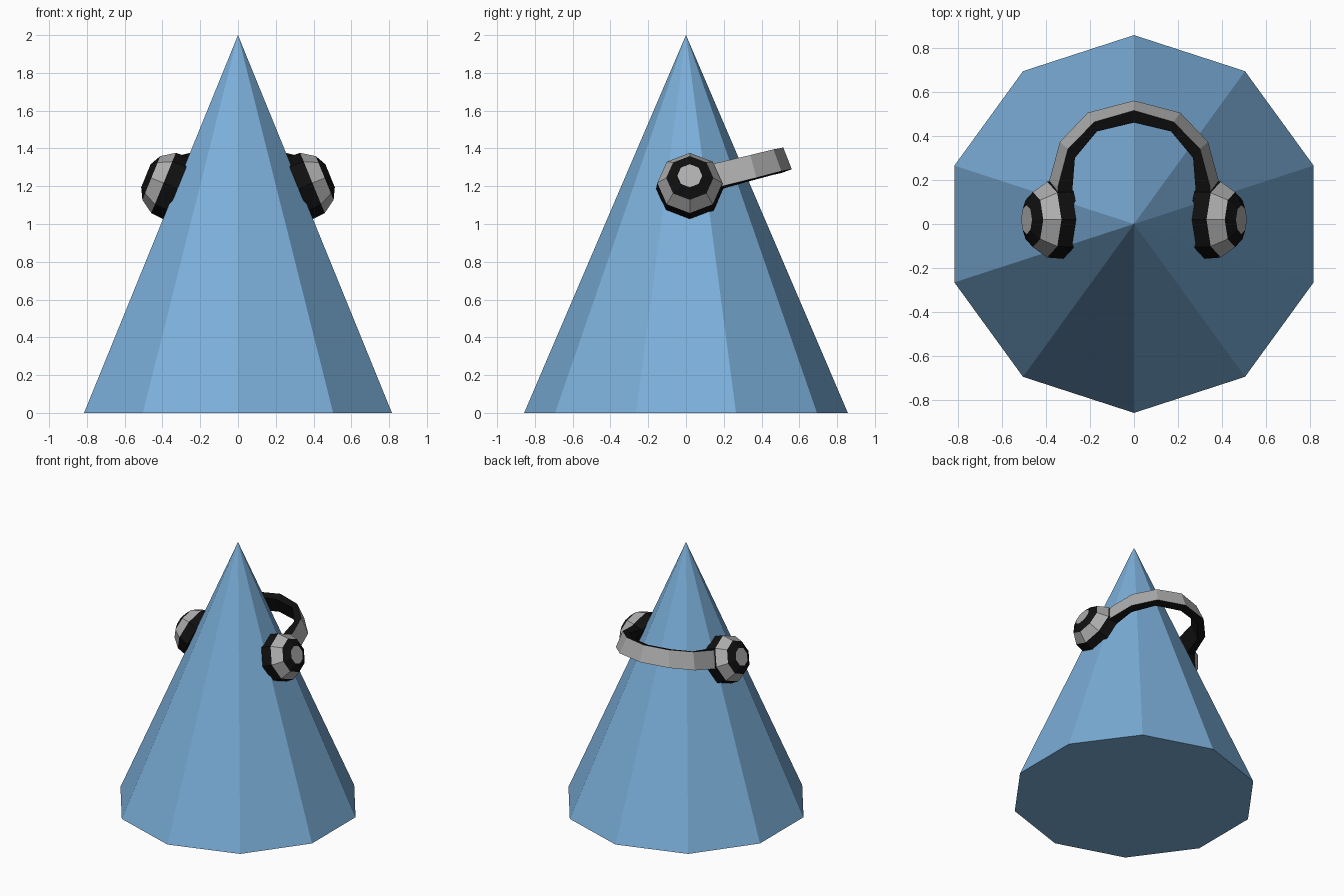
import bpy, bmesh, math
from mathutils import Vector

if "Cube" in bpy.data.objects:
    bpy.data.objects.remove(bpy.data.objects["Cube"])


def material(name, rgb):
    m = bpy.data.materials.new(name)
    m.diffuse_color = (*rgb, 1)
    m.use_nodes = True
    m.node_tree.nodes["Principled BSDF"].inputs["Base Color"].default_value = m.diffuse_color
    return m


BLUE = material("blue", (0.20, 0.43, 0.70))
BLACK = material("black", (0.005, 0.005, 0.005))
GREY = material("grey", (0.42, 0.42, 0.42))


def finish(bm, name, mats):
    bmesh.ops.recalc_face_normals(bm, faces=bm.faces)
    me = bpy.data.meshes.new(name)
    bm.to_mesh(me)
    bm.free()
    for m in mats:
        me.materials.append(m)
    ob = bpy.data.objects.new(name, me)
    bpy.context.collection.objects.link(ob)
    return ob


def bridge(bm, a, b, mat_of):
    n = len(a)
    for i in range(n):
        j = (i + 1) % n
        bm.faces.new((a[i], a[j], b[j], b[i])).material_index = mat_of(i)


# Ten-sided cone body
bpy.ops.mesh.primitive_cone_add(vertices=10, radius1=0.857, radius2=0, depth=2, location=(0, 0, 1))
body = bpy.context.object
body.name = "cone_body"
body.data.materials.append(BLUE)

# Ear cups: eight-sided lathe whose axis is square to the cone wall
tilt = math.radians(22.2)
axis = Vector((math.cos(tilt), 0, math.sin(tilt)))
up = Vector((-math.sin(tilt), 0, math.cos(tilt)))
side = Vector((0, 1, 0))
centre = Vector((0.32, 0.02, 1.187))
profile = [(0, 0.178), (0.08, 0.172), (0.15, 0.125), (0.181, 0.066)]
bands = [0, 1, 0]

bm = bmesh.new()
rings = []
for t, r in profile:
    angles = [math.tau * k / 8 for k in range(8)]
    rings.append([bm.verts.new(centre + axis * t + (up * math.cos(a) + side * math.sin(a)) * r)
                  for a in angles])
for a, b, m in zip(rings, rings[1:], bands):
    bridge(bm, a, b, lambda i: m)
bm.faces.new(rings[0]).material_index = 0
bm.faces.new(rings[-1]).material_index = 1
cups = finish(bm, "ear_cups", [BLACK, GREY])
cups.modifiers.new("mirror", "MIRROR")

# Headband: sections listed as outer top, outer bottom, inner bottom, inner top
half = [
    [(.345, .08, 1.30), (.386, .08, 1.18), (.335, .08, 1.16), (.285, .08, 1.29)],
    [(.345, .17, 1.325), (.386, .19, 1.20), (.32, .17, 1.18), (.28, .15, 1.31)],
    [(.30, .34, 1.365), (.336, .373, 1.245), (.30, .33, 1.225), (.268, .30, 1.345)],
    [(.18, .463, 1.395), (.21, .505, 1.28), (.19, .46, 1.26), (.168, .42, 1.38)],
    [(0, .515, 1.405), (0, .56, 1.29), (0, .505, 1.27), (0, .46, 1.385)],
]
stations = half + [[(-x, y, z) for x, y, z in s] for s in half[-2::-1]]
bm = bmesh.new()
loops = [[bm.verts.new(p) for p in s] for s in stations]
for a, b in zip(loops, loops[1:]):
    bridge(bm, a, b, lambda i: 1 if i == 0 else 0)
bm.faces.new(loops[0])
bm.faces.new(loops[-1])
finish(bm, "headband", [BLACK, GREY])
